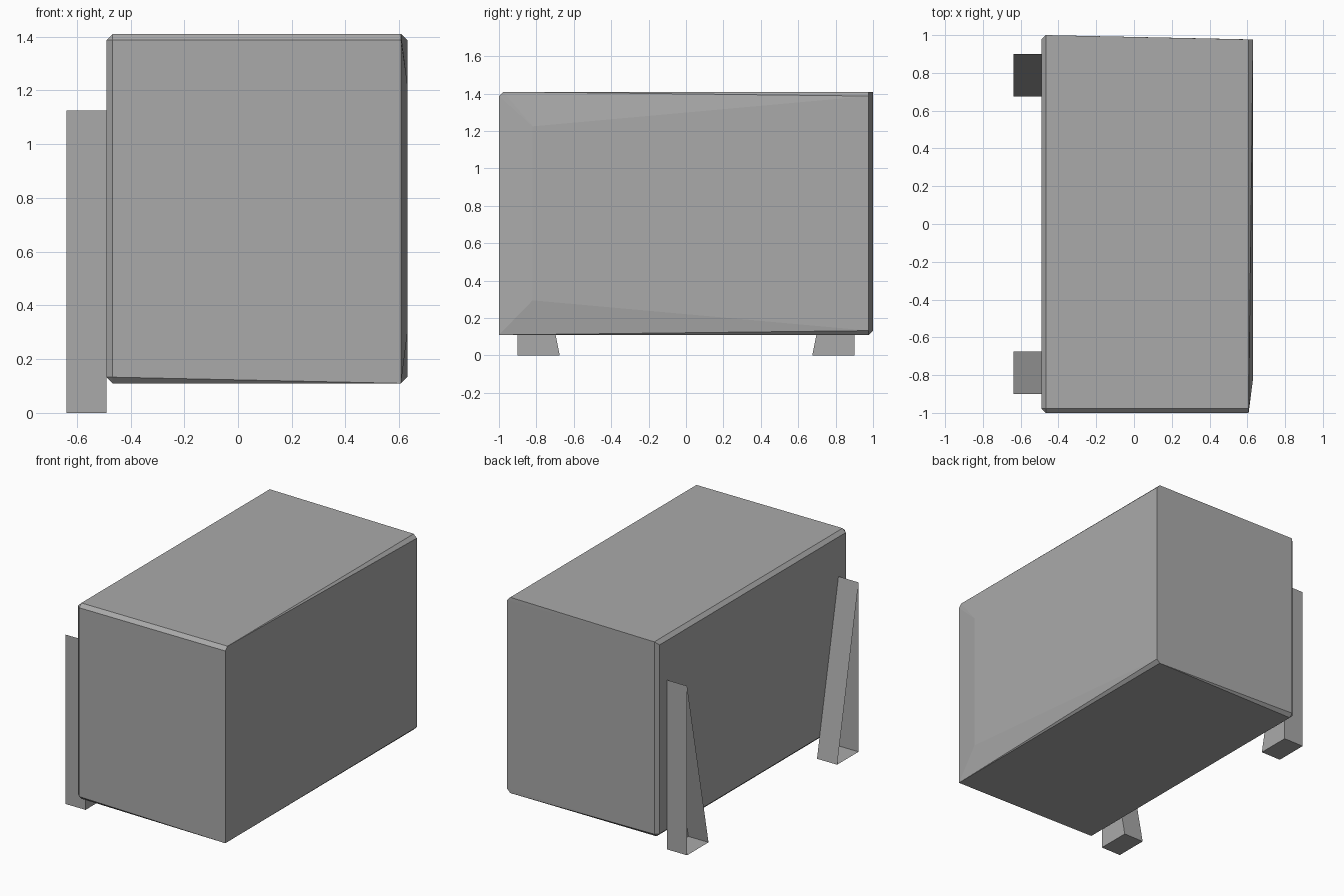
import bpy, bmesh
from itertools import product

cube = bpy.data.objects.get("Cube")
if cube:
    bpy.data.objects.remove(cube)

grey = bpy.data.materials.new("plain grey")
grey.use_nodes = True
GREY = (0.4, 0.4, 0.4, 1)
grey.diffuse_color = GREY
grey.node_tree.nodes["Principled BSDF"].inputs["Base Color"].default_value = GREY


def make_object(name, bm):
    mesh = bpy.data.meshes.new(name)
    bm.to_mesh(mesh)
    bm.free()
    mesh.materials.append(grey)
    ob = bpy.data.objects.new(name, mesh)
    bpy.context.collection.objects.link(ob)
    return ob


# Cabinet: box with chamfered edges, some chamfers running out to nothing
LO, HI, C = (-0.49, -1, 0.11), (0.63, 1, 1.41), 0.023


def corner_point(signs, axis):
    """Corner of the face that looks along the axis, drawn in by the chamfer."""
    return tuple((HI if s > 0 else LO)[i] - (0 if i == axis else s * C)
                 for i, s in enumerate(signs))


points = set()
for signs in product((-1, 1), repeat=3):
    trio = [corner_point(signs, a) for a in range(3)]
    x, y, z = signs
    if (x, y, z) == (1, -1, -1):      # one sharp corner
        trio = [(HI[0] - C, LO[1], LO[2])]
    elif (x, y, z) == (1, -1, 1):     # side face joins the top
        trio = trio[1:]
    elif (x, y) == (1, 1):            # back face leans into the side
        trio = [trio[0], trio[2]]
    elif (x, y, z) == (-1, 1, 1):     # top runs to the back
        trio = [trio[0], (LO[0] + C, HI[1], HI[2])]
    points.update(trio)

# Rim of the square panel in the side
points.update((HI[0], y, z) for y in (-0.82, 0.06) for z in (0.295, 1.225))

bm = bmesh.new()
verts = [bm.verts.new(p) for p in sorted(points)]
bmesh.ops.convex_hull(bm, input=verts)

# Join the two triangles of the panel, then sink a groove around it
rim = [v for v in bm.verts if v.co.x > HI[0] - 1e-4 and v.co.y < 0.1]
inner = [f for f in bm.faces if all(v in rim for v in f.verts)]
bmesh.ops.delete(bm, geom=inner, context='FACES')
rim.sort(key=lambda v: (v.co.y, v.co.z))
panel = bm.faces.new((rim[0], rim[2], rim[3], rim[1]))
panel.normal_update()
ring = bmesh.ops.inset_region(bm, faces=[panel], thickness=0.021)["faces"]
groove = bmesh.ops.extrude_face_region(bm, geom=ring)["geom"]
bmesh.ops.delete(bm, geom=[f for f in ring if f.is_valid], context='FACES_ONLY')
for v in groove:
    if isinstance(v, bmesh.types.BMVert):
        v.co.x -= 0.03
bmesh.ops.dissolve_limit(bm, angle_limit=0.001, verts=bm.verts[:], edges=bm.edges[:])
bmesh.ops.recalc_face_normals(bm, faces=bm.faces[:])
make_object("cabinet", bm)


# Brackets: thin wedges, open on the outer side
def bracket(name, side):
    bm = bmesh.new()
    profile = [(0.9, 0), (0.675, 0), (0.9, 1.125)]
    near, far = [[bm.verts.new((x, side * y, z)) for y, z in profile]
                 for x in (-0.49, -0.638)]
    bm.faces.new(near)
    for i in range(3):
        j = (i + 1) % 3
        bm.faces.new((near[i], far[i], far[j], near[j]))
    bmesh.ops.recalc_face_normals(bm, faces=bm.faces[:])
    make_object(name, bm)


bracket("front_bracket", -1)
bracket("back_bracket", 1)
